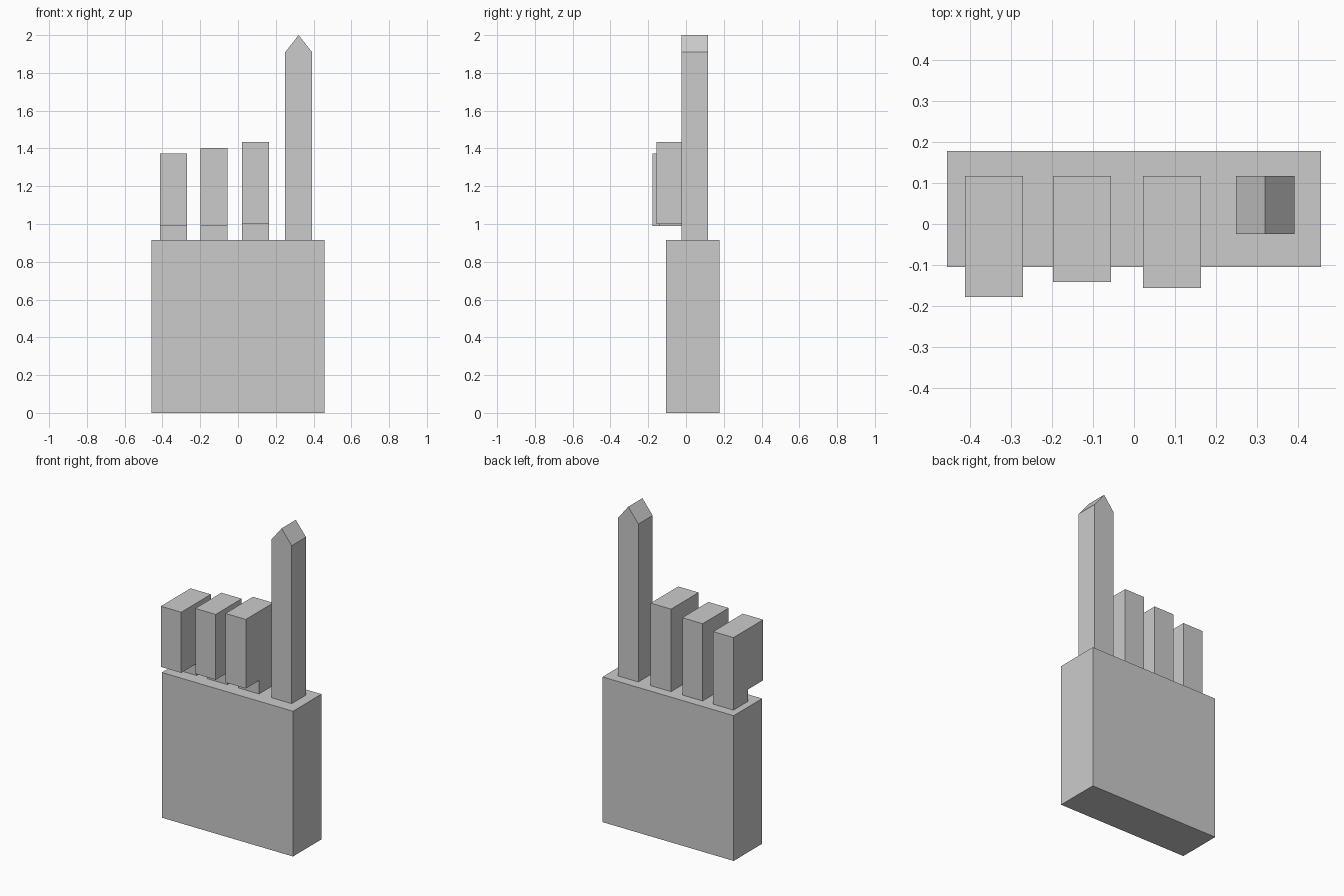
import bpy, bmesh
from mathutils import Vector

if "Cube" in bpy.data.objects:
    bpy.data.objects.remove(bpy.data.objects["Cube"])


def prism(name, profile, direction):
    """Extrude a closed planar profile along a direction."""
    bm = bmesh.new()
    face = bm.faces.new([bm.verts.new(p) for p in profile])
    result = bmesh.ops.extrude_face_region(bm, geom=[face], use_keep_orig=True)
    moved = [g for g in result["geom"] if isinstance(g, bmesh.types.BMVert)]
    bmesh.ops.translate(bm, verts=moved, vec=Vector(direction))
    bmesh.ops.recalc_face_normals(bm, faces=bm.faces)
    mesh = bpy.data.meshes.new(name)
    bm.to_mesh(mesh)
    bm.free()
    obj = bpy.data.objects.new(name, mesh)
    bpy.context.collection.objects.link(obj)
    return obj


PALM_TOP = 0.915
WIDTH = 0.142                  # square finger section
FRONT, BACK = -0.025, 0.117    # finger depth range

# Palm block
prism("palm", [(-0.457, -0.105, 0), (0.457, -0.105, 0),
               (0.457, 0.178, 0), (-0.457, 0.178, 0)], (0, 0, PALM_TOP))

# Raised index finger with a ridged tip
x0 = 0.25
outline = [(x0, PALM_TOP), (x0 + WIDTH, PALM_TOP), (x0 + WIDTH, 1.91),
           (x0 + WIDTH / 2, 2.0), (x0, 1.91)]
prism("index_finger", [(x, FRONT, z) for x, z in outline], (0, BACK - FRONT, 0))

# Curled fingers: hooked side profile (left x, front y of hook, hook bottom z, top z)
curled = {
    "middle_finger": (0.022, -0.157, 1.00, 1.435),
    "ring_finger": (-0.198, -0.142, 0.99, 1.402),
    "little_finger": (-0.413, -0.178, 0.99, 1.372),
}
for name, (x, tip, low, top) in curled.items():
    side = [(BACK, PALM_TOP), (BACK, top), (tip, top),
            (tip, low), (FRONT, low), (FRONT, PALM_TOP)]
    prism(name, [(x, y, z) for y, z in side], (WIDTH, 0, 0))
